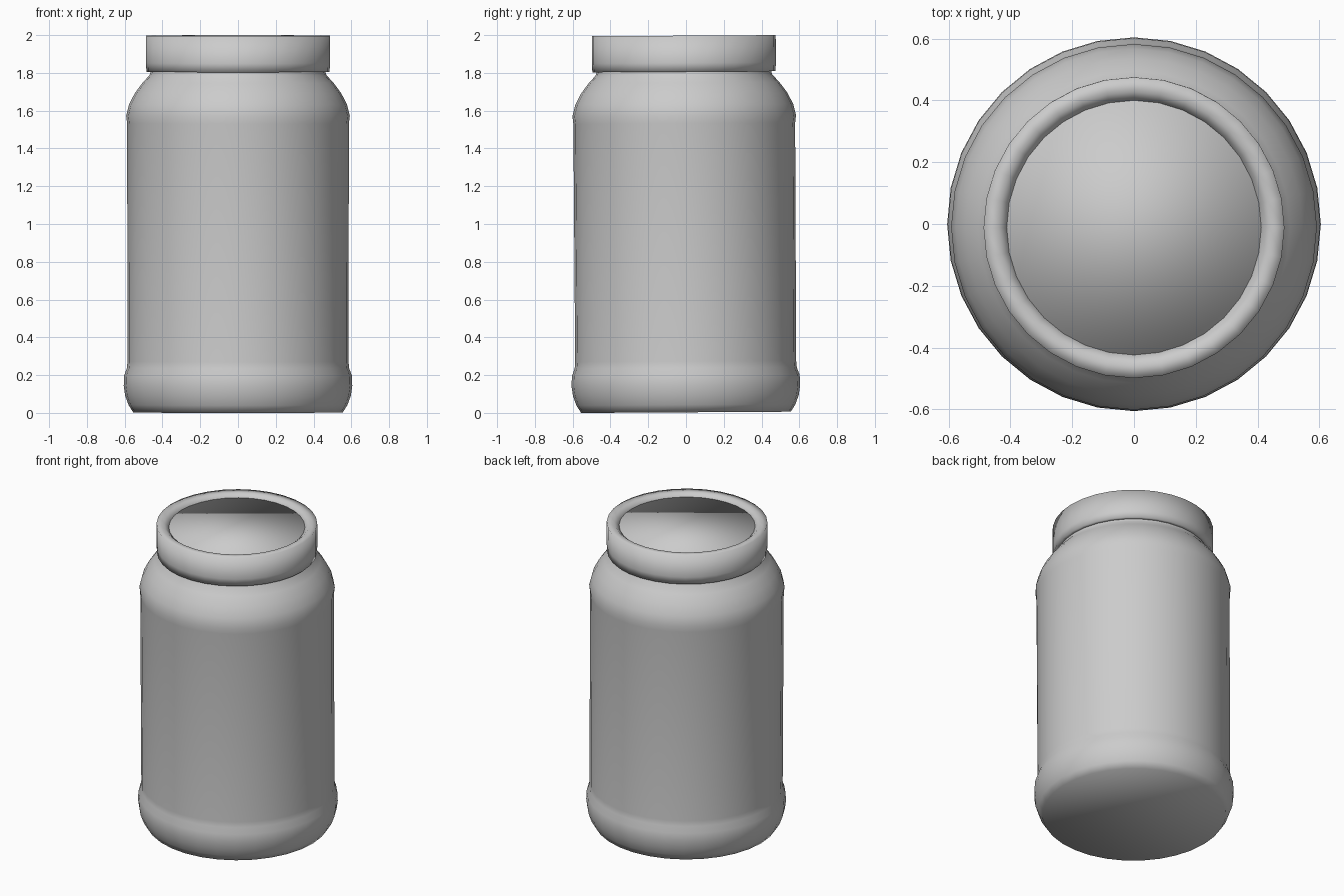
import bpy, bmesh
from math import cos, sin, pi
from mathutils import Matrix

if "Cube" in bpy.data.objects:
    bpy.data.objects.remove(bpy.data.objects["Cube"])

SEGS = 32
TILT = 0.006  # the jar leans very slightly toward the front


def lathe(name, profile, closed=False):
    """Revolve (radius, z) points; open profiles are capped at both ends."""
    bm = bmesh.new()
    rings = [[bm.verts.new((r * cos(2 * pi * i / SEGS), r * sin(2 * pi * i / SEGS), z))
              for i in range(SEGS)] for r, z in profile]
    pairs = list(zip(rings, rings[1:]))
    if closed:
        pairs.append((rings[-1], rings[0]))
    else:
        bm.faces.new(rings[0][::-1])
        bm.faces.new(rings[-1])
    for a, b in pairs:
        for i in range(SEGS):
            j = (i + 1) % SEGS
            bm.faces.new((a[i], a[j], b[j], b[i]))
    bmesh.ops.recalc_face_normals(bm, faces=bm.faces)
    for f in bm.faces:
        f.smooth = True
    bm.transform(Matrix.Translation((0, 0, 0.003)) @ Matrix.Rotation(TILT, 4, 'X'))
    mesh = bpy.data.meshes.new(name)
    bm.to_mesh(mesh)
    bm.free()
    obj = bpy.data.objects.new(name, mesh)
    bpy.context.collection.objects.link(obj)
    return obj


# Jar body: bulging foot, straight wall, rounded shoulder, neck and closed top
lathe("jar_body", [
    (0.555, 0.0), (0.58, 0.04), (0.598, 0.09), (0.605, 0.14), (0.603, 0.195),
    (0.588, 0.235), (0.585, 0.27), (0.587, 1.53), (0.592, 1.57), (0.577, 1.63),
    (0.546, 1.69), (0.505, 1.745), (0.468, 1.785), (0.463, 1.80),
    (0.463, 1.84), (0.415, 1.87), (0.412, 1.972)])

# Screw lid ring around the recessed top
lathe("lid_ring", [
    (0.45, 1.803), (0.485, 1.803), (0.487, 1.85), (0.487, 1.994),
    (0.44, 1.994), (0.412, 1.97), (0.412, 1.90), (0.45, 1.85)], closed=True)
